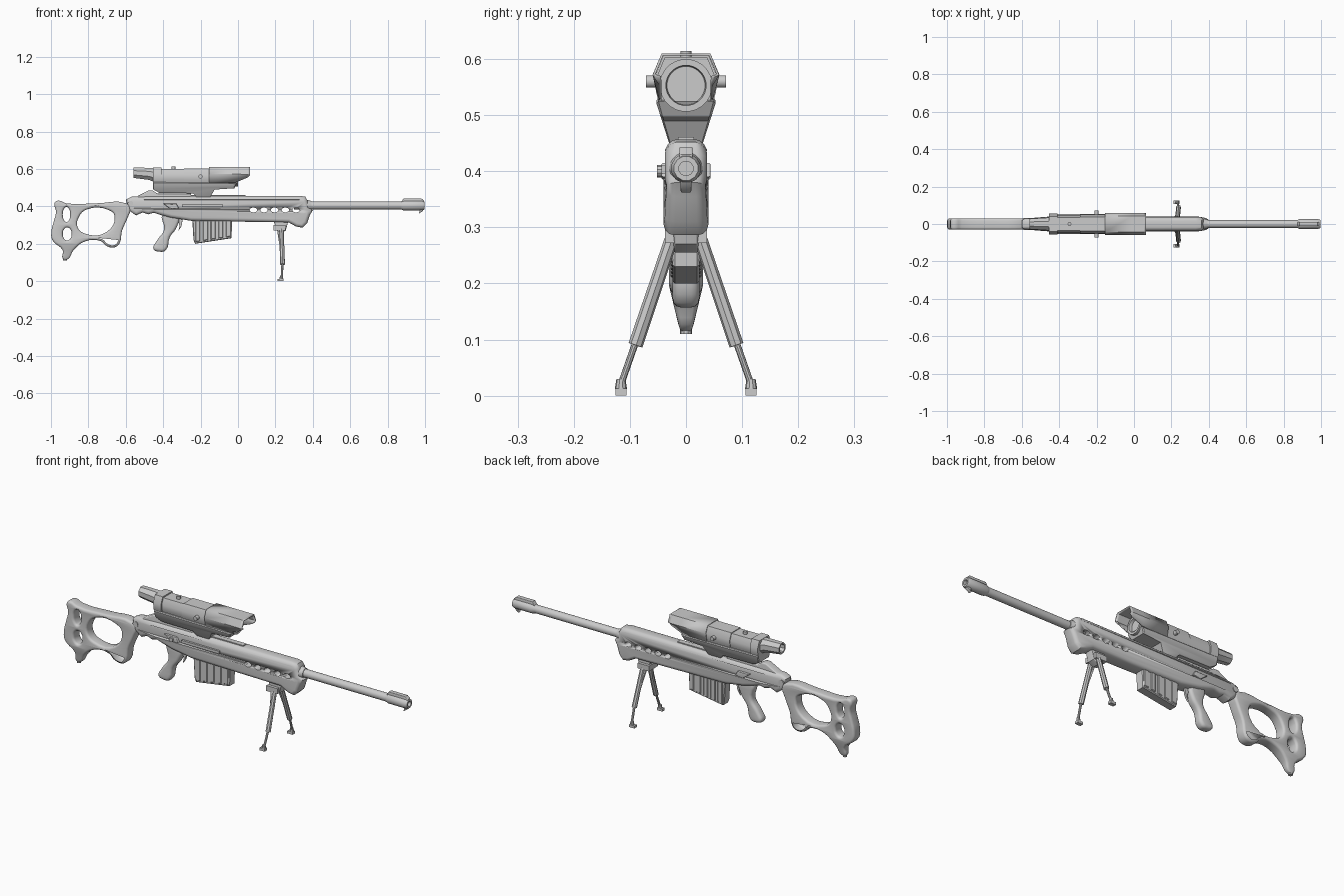
import bpy, bmesh
from math import pi, cos, sin, radians
from mathutils import Vector, Matrix

if "Cube" in bpy.data.objects:
    bpy.data.objects.remove(bpy.data.objects["Cube"])


def finish(name, bm, angle=35):
    bmesh.ops.remove_doubles(bm, verts=bm.verts, dist=0.0002)
    bmesh.ops.recalc_face_normals(bm, faces=bm.faces)
    me = bpy.data.meshes.new(name)
    bm.to_mesh(me)
    bm.free()
    me.shade_smooth()
    me.set_sharp_from_angle(angle=radians(angle))
    ob = bpy.data.objects.new(name, me)
    bpy.context.collection.objects.link(ob)
    return ob


def plate(name, loops, half, bevel, smooth=False, taper=None, res=2, angle=35):
    """Side profile (x, z) with optional holes, extruded along y with rounded rims."""
    cu = bpy.data.curves.new(name, 'CURVE')
    cu.dimensions, cu.fill_mode = '2D', 'BOTH'
    cu.extrude, cu.bevel_depth, cu.offset = half - bevel, bevel, -bevel
    cu.bevel_resolution, cu.resolution_u = res, 4
    for pts in loops:
        sp = cu.splines.new('BEZIER' if smooth else 'POLY')
        store = sp.bezier_points if smooth else sp.points
        store.add(len(pts) - 1)
        for p, (x, z) in zip(store, pts):
            if smooth:
                p.co = (x, z, 0)
                p.handle_left_type = p.handle_right_type = 'AUTO'
            else:
                p.co = (x, z, 0, 1)
        sp.use_cyclic_u = True
    tmp = bpy.data.objects.new(name + "_curve", cu)
    bpy.context.collection.objects.link(tmp)
    dg = bpy.context.evaluated_depsgraph_get()
    me = bpy.data.meshes.new_from_object(tmp.evaluated_get(dg))
    bm = bmesh.new()
    bm.from_mesh(me)
    bpy.data.objects.remove(tmp)
    bpy.data.meshes.remove(me)
    bm.transform(Matrix.Rotation(pi / 2, 4, 'X'))
    if taper:
        for v in bm.verts:
            v.co.y *= taper(v.co.x, v.co.z)
    return finish(name, bm, angle)


def rod(name, a, b, r1, r2=None, n=20):
    a, b = Vector(a), Vector(b)
    bm = bmesh.new()
    m = Matrix.Translation((a + b) / 2) @ (b - a).to_track_quat('Z', 'Y').to_matrix().to_4x4()
    bmesh.ops.create_cone(bm, cap_ends=True, segments=n, radius1=r1,
                          radius2=r1 if r2 is None else r2, depth=(b - a).length, matrix=m)
    return finish(name, bm)


def box(name, lo, hi):
    lo, hi = Vector(lo), Vector(hi)
    bm = bmesh.new()
    bmesh.ops.create_cube(bm, size=1, matrix=Matrix.Translation((lo + hi) / 2)
                          @ Matrix.Diagonal((*(hi - lo), 1)))
    return finish(name, bm)


def loft(name, rings, closed=True, caps=True, angle=35):
    """Bridge successive rings of 3D points."""
    bm = bmesh.new()
    vs = [[bm.verts.new(p) for p in r] for r in rings]
    n = len(vs[0])
    for a, b in zip(vs, vs[1:]):
        for i in range(n if closed else n - 1):
            j = (i + 1) % n
            bm.faces.new((a[i], a[j], b[j], b[i]))
    if caps:
        bm.faces.new(vs[0])
        bm.faces.new(vs[-1])
    return finish(name, bm, angle)


def ring(x, zc, r, n):
    return [(x, r * cos(2 * pi * (i + .5) / n), zc + r * sin(2 * pi * (i + .5) / n)) for i in range(n)]


def oval(cx, cz, rx, rz, n=12):
    return [(cx + rx * cos(2 * pi * i / n), cz + rz * sin(2 * pi * i / n)) for i in range(n)]


# skeleton stock with three openings
plate("stock", [
    [(-.98, .42), (-.96, .431), (-.92, .417), (-.75, .417), (-.6, .417), (-.575, .395), (-.59, .34),
     (-.62, .27), (-.635, .2), (-.66, .181), (-.7, .187), (-.735, .215), (-.82, .212), (-.88, .165),
     (-.91, .118), (-.936, .12), (-.937, .165), (-.993, .22), (-.997, .27), (-.985, .32), (-.973, .37)],
    [(-.85, .345), (-.81, .383), (-.69, .38), (-.66, .35), (-.70, .265), (-.82, .255), (-.858, .29)],
    oval(-.917, .357, .02, .04, 8), oval(-.913, .253, .024, .035, 8)],
    .03, .012, True, lambda x, z: min(1, max(.4, .4 + (z - .12) * 8)), angle=60)
rod("stock_toe", (-.925, 0, .11), (-.925, 0, .14), .011, n=10)

# receiver and fore-end body
body = plate("receiver", [[
    (-.6, .437), (-.57, .452), (-.45, .455), (.33, .457), (.36, .452), (.372, .43), (.375, .395), (.4, .38),
    (.385, .355), (.37, .31), (.345, .286), (.31, .293), (.27, .315), (.04, .318), (-.05, .32),
    (-.25, .323), (-.36, .34), (-.42, .356), (-.45, .366), (-.48, .358), (-.51, .368), (-.545, .352),
    (-.585, .38)]], .04, .018,
    taper=lambda x, z: min(1, .7 + max(0, x + .6) * 2) * (1 - max(0, x - .34) * 4)
    * (1 - max(0, z - .43) * 8))

# vent holes through the fore-end
bm = bmesh.new()
for i in range(5):
    m = (Matrix.Translation((.082 + i * .057, 0, .381)) @ Matrix.Diagonal((.02, 1, .013, 1))
         @ Matrix.Rotation(pi / 2, 4, 'X'))
    bmesh.ops.create_cone(bm, cap_ends=True, segments=14, radius1=1, radius2=1, depth=.2, matrix=m)
cutter = finish("vent_cutter", bm)
cutter.hide_render = True
cutter.hide_set(True)
mod = body.modifiers.new("vents", 'BOOLEAN')
mod.operation, mod.object, mod.solver = 'DIFFERENCE', cutter, 'EXACT'

# receiver details
plate("rear_cover", [[(-.585, .43), (-.48, .485), (-.455, .485), (-.43, .468), (-.25, .468), (-.25, .44),
                      (-.585, .42)]], .022, .006)
box("top_rail", (-.25, -.014, .44), (.04, .014, .461))
for s, side in ((-1, "front"), (1, "back")):
    rod(f"stock_pin_{side}", (-.575, s * .015, .415), (-.575, s * .033, .415), .015, n=12)
box("slide_slot", (-.3, -.044, .396), (-.08, -.03, .41))
plate("bolt_plate", [[(-.4, .415), (-.33, .415), (-.315, .39), (-.36, .385)]], .044, .004)
rod("bolt_handle", (-.355, -.035, .4), (-.355, -.052, .4), .011, n=10)

# grip and trigger
plate("pistol_grip", [[(-.40, .36), (-.32, .345), (-.33, .285), (-.365, .235), (-.387, .165),
                       (-.42, .158), (-.452, .172), (-.435, .215), (-.395, .275)]],
      .024, .015, True, angle=60)
plate("trigger", [[(-.325, .335), (-.295, .335), (-.302, .295), (-.318, .27), (-.312, .298)]], .006, .002)

# ribbed magazine
plate("magazine", [[(-.245, .34), (-.03, .34), (-.035, .23), (-.23, .2), (-.238, .22)]], .024, .004, res=0)
for i in range(5):
    x = -.215 + i * .041
    zb = .208 + .154 * (x + .23)
    plate(f"magazine_rib_{i}", [[(x - .013, .325), (x + .013, .325), (x + .013, zb + .004), (x - .013, zb)]],
          .028, .003, res=0)

# barrel and muzzle brake
rod("barrel", (.3, 0, .405), (.9, 0, .405), .021)
rod("barrel_collar", (.36, 0, .405), (.392, 0, .405), .032, .024)
loft("muzzle_brake", [ring(x, .405, r, 12) for x, r in
                      ((.87, .021), (.885, .027), (.985, .027), (.998, .022), (.998, .013), (.93, .013))])
plate("muzzle_fin", [[(.87, .42), (.885, .443), (.98, .443), (.995, .43), (.995, .42)]], .012, .003)
plate("muzzle_hook", [[(.95, .39), (.995, .39), (.988, .375), (.968, .362), (.972, .378)]], .01, .003)

# bipod
box("bipod_mount", (.19, -.037, .272), (.255, .037, .3))
plate("bipod_hinge", [[(.19, .325), (.27, .325), (.255, .27), (.225, .255), (.205, .275)]], .022, .004)
for s, side in ((-1, "front"), (1, "back")):
    rod(f"leg_{side}", (.232, s * .024, .285), (.238, s * .09, .09), .012, .013, 8)
    rod(f"leg_brace_{side}", (.215, s * .022, .28), (.235, s * .066, .15), .007, n=6)
    rod(f"leg_tube_{side}", (.238, s * .088, .1), (.234, s * .116, .02), .006, n=10)
    rod(f"leg_collar_{side}", (.232, s * .116, .012), (.232, s * .116, .03), .011, .008, 10)
    box(f"foot_{side}", (.212, s * .116 - .01, 0), (.243, s * .116 + .01, .013))

# scope mount
plate("scope_mount", [[(-.455, .53), (-.455, .492), (-.42, .472), (-.24, .47), (-.22, .447), (-.15, .447),
                       (-.125, .49), (-.02, .497), (-.005, .525)]], .053, .004, res=0,
      taper=lambda x, z: .55 + .45 * min(1, (z - .447) / .075))

# scope tube with recessed front lens
loft("scope_tube", [ring(x, .553, r, 24) for x, r in
                    ((-.45, .043), (-.12, .043), (-.1, .047), (0, .047), (0, .036), (-.015, .034))])


# faceted scope housings
def housing(x, k=1.0):
    pts = [(-.04, .507), (-.053, .54), (-.055, .57), (-.04, .607), (.04, .607), (.055, .57), (.053, .54), (.04, .507)]
    return [(x, y * k, .553 + (z - .553) * k) for y, z in pts]


for name, x0, x1, k in (("scope_rear_clamp", -.455, -.41, 1.0), ("scope_body", -.41, -.29, .87),
                        ("scope_turret_block", -.29, -.15, .94)):
    loft(name, [housing(x0, k), housing(x1, k)])

# hollow eyepiece
loft("eyepiece", [ring(x, z, r, 8) for x, z, r in
                  ((-.44, .566, .042), (-.475, .574, .035), (-.56, .58, .03), (-.56, .58, .022), (-.53, .58, .02))])


# front sunshade, open underneath
def shade(x, low):
    return [(x, -.046, low), (x, -.057, .572), (x, -.042, .608), (x, .042, .608), (x, .057, .572), (x, .046, low)]


hood = loft("scope_sunshade", [shade(-.155, .52), shade(-.01, .53), shade(.05, .555), shade(.064, .568)],
            closed=False, caps=False)
mod = hood.modifiers.new("thickness", 'SOLIDIFY')
mod.thickness, mod.offset = .005, 0

# adjustment knobs
rod("windage_knob", (-.2, -.071, .56), (-.2, .071, .56), .011, n=14)
rod("elevation_knob", (-.345, 0, .59), (-.345, 0, .614), .01, n=14)
